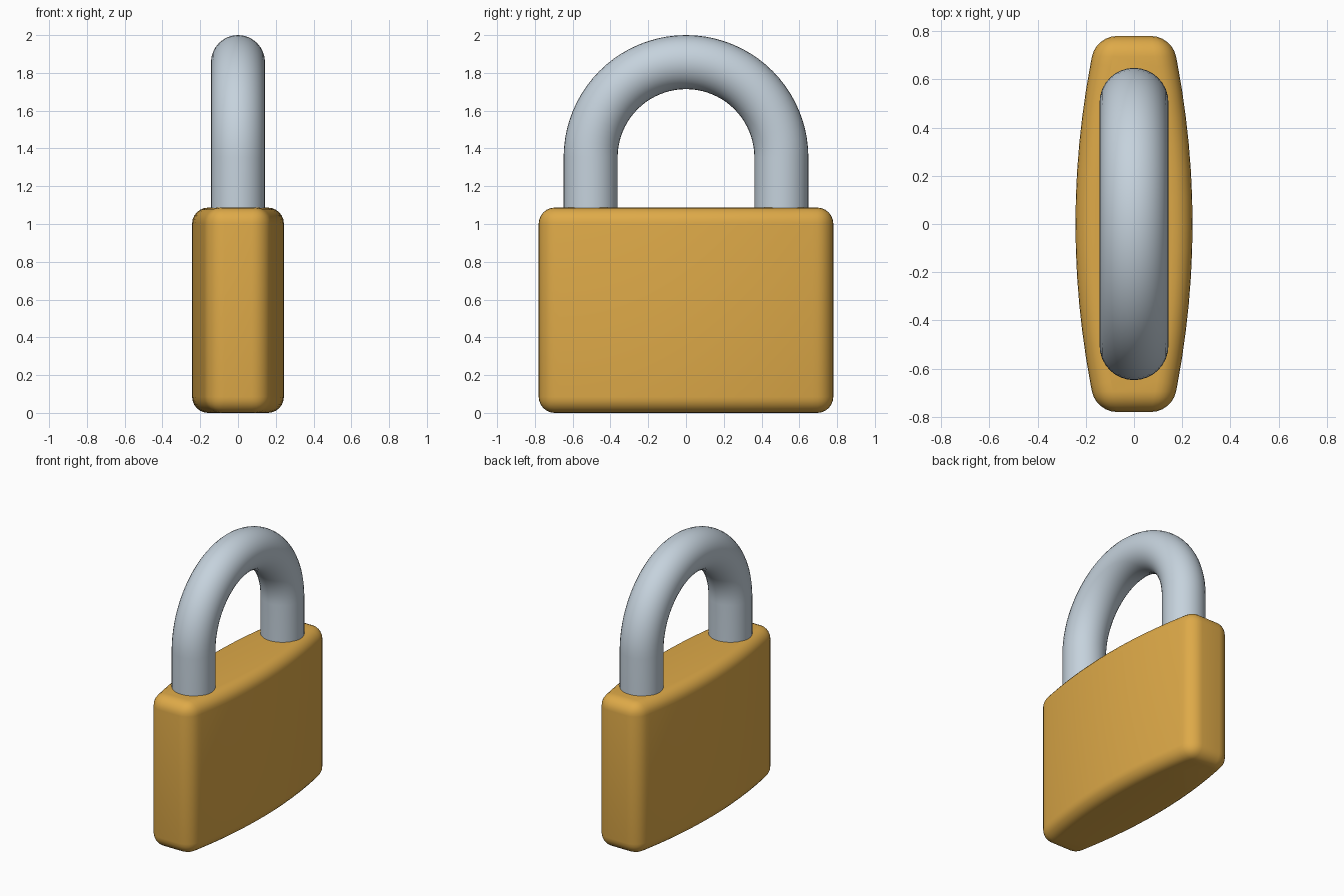
import bpy, bmesh
from math import cos, sin, pi, radians

cube = bpy.data.objects.get("Cube")
if cube:
    bpy.data.objects.remove(cube, do_unlink=True)

HALF_LEN, HEIGHT = 0.78, 1.087
MID_HALF, END_HALF = 0.243, 0.157
TUBE, SPREAD, ARC_Z = 0.143, 0.505, 1.352


def material(name, rgb):
    mat = bpy.data.materials.new(name)
    mat.use_nodes = True
    mat.diffuse_color = (*rgb, 1)
    mat.node_tree.nodes["Principled BSDF"].inputs["Base Color"].default_value = (*rgb, 1)
    return mat


def add_object(name, bm, mat):
    bmesh.ops.recalc_face_normals(bm, faces=bm.faces)
    mesh = bpy.data.meshes.new(name)
    bm.to_mesh(mesh)
    bm.free()
    mesh.materials.append(mat)
    obj = bpy.data.objects.new(name, mesh)
    bpy.context.collection.objects.link(obj)
    return obj


def smooth(obj, angle):
    bpy.ops.object.select_all(action="DESELECT")
    obj.select_set(True)
    bpy.context.view_layer.objects.active = obj
    for mod in list(obj.modifiers):
        bpy.ops.object.modifier_apply(modifier=mod.name)
    bpy.ops.object.shade_smooth_by_angle(angle=radians(angle))


brass = material("brass", (0.73, 0.40, 0.065))
steel = material("steel", (0.56, 0.645, 0.72))

# Lock body: bowed outline extruded upwards, with rounded edges
STEPS = 14
outline = []
for i in range(STEPS + 1):
    t = 2 * i / STEPS - 1
    outline.append((MID_HALF - (MID_HALF - END_HALF) * t * t, t * HALF_LEN))
outline += [(-x, -y) for x, y in outline]
bm = bmesh.new()
base = bm.faces.new([bm.verts.new((x, y, 0)) for x, y in outline])
top = bmesh.ops.extrude_face_region(bm, geom=[base], use_keep_orig=True)
bmesh.ops.translate(bm, vec=(0, 0, HEIGHT),
                    verts=[g for g in top["geom"] if isinstance(g, bmesh.types.BMVert)])
body = add_object("lock_body", bm, brass)
bevel = body.modifiers.new("rounded_edges", "BEVEL")
bevel.width = 0.085
bevel.segments = 6
bevel.limit_method = "ANGLE"
bevel.angle_limit = radians(30)
bevel.use_clamp_overlap = False
smooth(body, 40)

# Shackle: round tube swept along two straight legs and a half circle
ARC, SIDES = 40, 32
path = [(SPREAD, 0.95, 0)]
path += [(SPREAD * cos(a), ARC_Z + SPREAD * sin(a), a)
         for a in (pi * i / ARC for i in range(ARC + 1))]
path += [(-SPREAD, 0.95, pi)]
bm = bmesh.new()
rings = []
for y, z, a in path:
    ring = []
    for j in range(SIDES):
        b = 2 * pi * j / SIDES
        out = TUBE * cos(b)
        ring.append(bm.verts.new((TUBE * sin(b), y + out * cos(a), z + out * sin(a))))
    rings.append(ring)
for r, s in zip(rings, rings[1:]):
    for j in range(SIDES):
        k = (j + 1) % SIDES
        bm.faces.new((r[j], r[k], s[k], s[j]))
bm.faces.new(rings[0])
bm.faces.new(rings[-1])
shackle = add_object("shackle", bm, steel)
smooth(shackle, 40)
